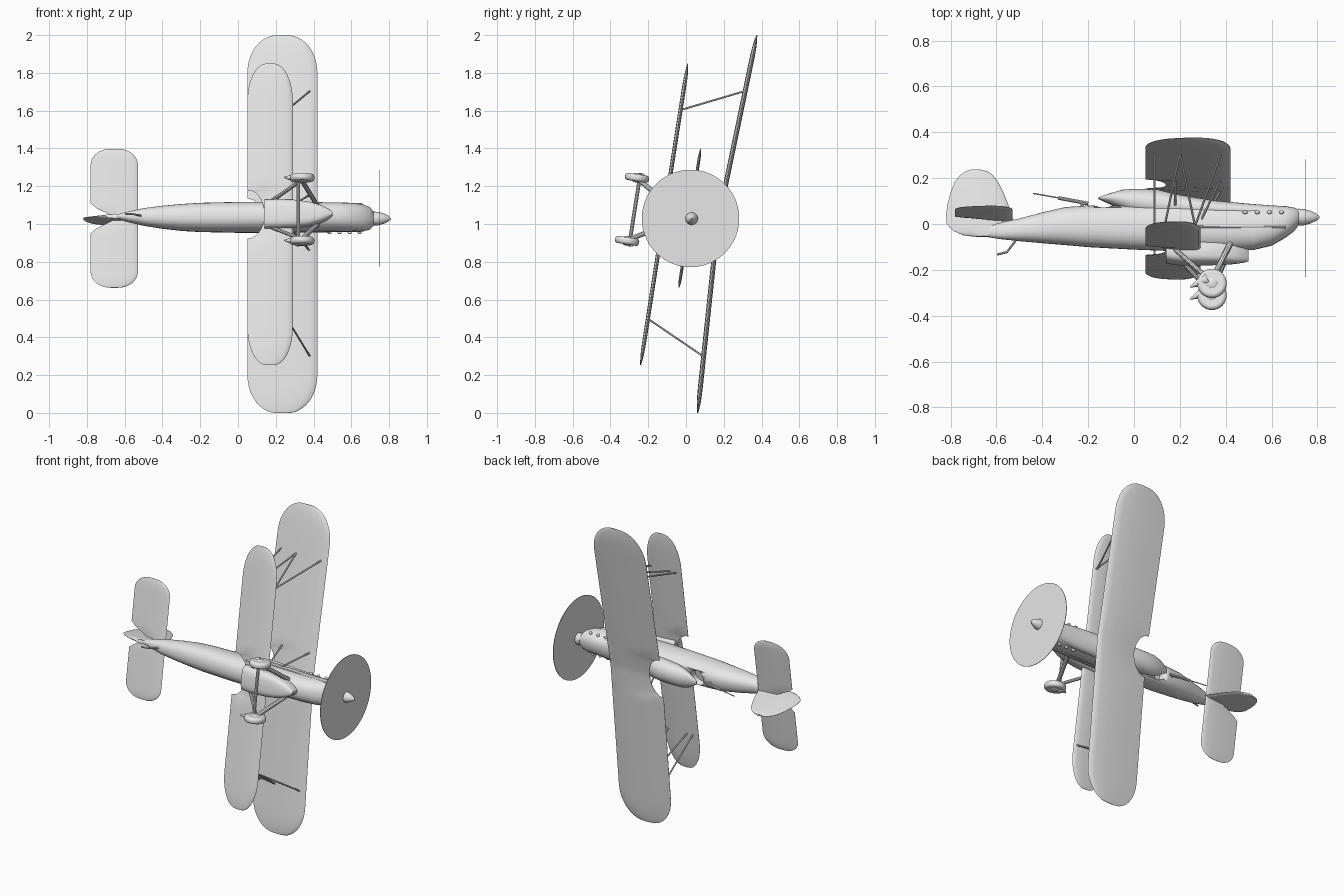
import bpy, bmesh, math
from mathutils import Matrix, Vector

if "Cube" in bpy.data.objects:
    bpy.data.objects.remove(bpy.data.objects["Cube"])

# Local frame: x forward, y up through the aircraft, z along the span.
# The finished aircraft is banked so that it stands on one wing tip.
BANK = Matrix.Translation((0, 0.02, 1.03)) @ Matrix.Rotation(-math.radians(8.9), 4, 'X')
grey = bpy.data.materials.new("light_grey")
grey.diffuse_color = (0.8, 0.8, 0.8, 1)
grey.use_nodes = True
grey.node_tree.nodes["Principled BSDF"].inputs["Base Color"].default_value = grey.diffuse_color
parts = []


def finish(name, bm, angle=35):
    bmesh.ops.recalc_face_normals(bm, faces=bm.faces)
    me = bpy.data.meshes.new(name)
    bm.to_mesh(me)
    bm.free()
    me.materials.append(grey)
    ob = bpy.data.objects.new(name, me)
    bpy.context.collection.objects.link(ob)
    for o in bpy.context.selected_objects:
        o.select_set(False)
    ob.select_set(True)
    bpy.context.view_layer.objects.active = ob
    bpy.ops.object.shade_smooth_by_angle(angle=math.radians(angle))
    parts.append(ob)
    return ob


def loft(name, rings, angle=35):
    bm = bmesh.new()
    vr = [[bm.verts.new(p) for p in r] for r in rings]
    n = len(rings[0])
    for a, b in zip(vr, vr[1:]):
        for i in range(n):
            bm.faces.new((a[i], a[(i + 1) % n], b[(i + 1) % n], b[i]))
    bm.faces.new(vr[0])
    bm.faces.new(vr[-1])
    return finish(name, bm, angle)


def body(name, table, power=0.85, n=28):
    """Loft of rounded sections: x, bottom, top, half width."""
    def se(t):
        return math.copysign(abs(t) ** power, t)
    rings = []
    for x, lo, hi, w in table:
        m, h = (lo + hi) / 2, (hi - lo) / 2
        rings.append([(x, m + h * se(math.sin(2 * math.pi * i / n)),
                       w * se(math.cos(2 * math.pi * i / n))) for i in range(n)])
    return loft(name, rings)


FOIL = [(0, 0), (.03, .5), (.12, .85), (.35, 1), (.7, .65), (1, .06)]


def foil(le, te, thick):
    pts = [(le + (te - le) * f, thick / 2 * t) for f, t in FOIL]
    return pts + [(x, -t) for x, t in reversed(pts[1:])]


def wing(name, le, te, tip, corner, thick, height, dihedral=0, cut=None):
    """Full-span surface with rounded tips and a central trailing-edge cut."""
    half = [0, .03, .055, .08, .1, .115, .125, .13, .2]
    half += [tip - corner + corner * math.sin(i * math.pi / 20) for i in range(11)]
    rings = []
    for s in [-v for v in reversed(half[1:])] + half:
        a = abs(s)
        k = max(0, (a - tip + corner) / corner)
        inset = 0.42 * (le - te) * (1 - math.sqrt(max(0, 1 - k * k)))
        back = te + inset + (cut(a) if cut else 0)
        t = thick * (1 - 0.8 * k ** 4)
        rings.append([(x, height + dihedral * a + y, s) for x, y in foil(le - inset, back, t)])
    return loft(name, rings, 50)


def rod(name, a, b, r, r2=None, n=10):
    a, b = Vector(a), Vector(b)
    d = b - a
    bm = bmesh.new()
    m = Matrix.Translation((a + b) / 2) @ d.to_track_quat('Z', 'Y').to_matrix().to_4x4()
    bmesh.ops.create_cone(bm, cap_ends=True, segments=n, radius1=r,
                          radius2=r if r2 is None else r2, depth=d.length, matrix=m)
    return finish(name, bm)


def ball(name, c, scale):
    bm = bmesh.new()
    bmesh.ops.create_uvsphere(bm, u_segments=20, v_segments=12, radius=1,
                              matrix=Matrix.Translation(c) @ Matrix.Diagonal((*scale, 1)))
    return finish(name, bm, 60)


# Fuselage, with an open rear cockpit cut into the deck
fuselage = body("fuselage", [
    (-.66, -.075, -.03, .006), (-.58, -.087, -.014, .028), (-.5, -.095, .003, .046),
    (-.4, -.104, .03, .06), (-.3, -.112, .053, .07), (-.2, -.121, .06, .076),
    (0, -.132, .064, .08), (.2, -.14, .075, .08), (.4, -.138, .072, .078),
    (.52, -.134, .063, .077), (.6, -.115, .06, .076), (.66, -.08, .057, .072),
    (.7, -.05, .05, .058), (.72, -.022, .04, .034)])
pit = rod("cockpit_cutter", (-.13, .0, 0), (-.13, .2, 0), .05, n=24)
pit.hide_render = True
pit.hide_set(True)
cut = fuselage.modifiers.new("cockpit", 'BOOLEAN')
cut.operation, cut.object = 'DIFFERENCE', pit

# Raised deck ahead of the rear cockpit, running into the engine cowl
body("upper_deck", [
    (-.155, .09, .097, .012), (-.1, .065, .116, .048), (-.05, .04, .13, .062),
    (.0, .02, .134, .066), (.1, .0, .132, .068), (.2, .0, .108, .07),
    (.35, .0, .082, .07), (.5, .0, .068, .066), (.66, .0, .056, .05)], 1)

# Belly radiator
body("belly_radiator", [
    (.14, -.19, -.10, .076), (.2, -.2, -.10, .077), (.3, -.2, -.10, .074),
    (.38, -.198, -.10, .064), (.44, -.195, -.10, .046), (.48, -.19, -.10, .026),
    (.5, -.185, -.11, .008)], 0.6)

# Spinner and spinning propeller disc
body("spinner", [(.715, -.027, .047, .037), (.74, -.026, .046, .036), (.77, -.018, .038, .028),
                 (.795, -.006, .026, .016), (.81, .007, .013, .003)], 1)
rod("propeller_disc", (.748, .004, 0), (.751, .004, 0), .258, n=64)


# Wings and tail surfaces
def round_cut(a):
    return .09 * math.sqrt(max(0, 1 - (a / .13) ** 2))


def rudder_gap(a):
    return .14 * max(0, 1 - a / .07) if a < .07 else 0


wing("upper_wing", .42, .05, 1.012, .2, .026, .15, .05, round_cut)
wing("lower_wing", .29, .05, .808, .2, .022, -.137, 0, round_cut)
wing("tailplane", -.53, -.78, .372, .085, .016, 0, 0, rudder_gap)
fin = [(-.076, -.63, -.7), (-.07, -.59, -.745), (-.05, -.55, -.79), (-.02, -.52, -.817),
       (.02, -.535, -.82), (.07, -.55, -.813), (.12, -.57, -.80), (.165, -.592, -.782),
       (.195, -.615, -.76), (.212, -.64, -.735), (.22, -.67, -.71)]
loft("fin_and_rudder", [[(x, v, t) for x, t in foil(le, te, .026 - .06 * max(0, v))]
                        for v, le, te in fin], 50)

# Mirrored struts, undercarriage and engine details
for side, tag in ((1, "left"), (-1, "right")):
    def pt(x, v, s):
        return (x, v, s * side)
    for i, (lo, hi) in enumerate(((.09, .09), (.13, .2), (.27, .2), (.26, .38))):
        rod(f"wing_strut_{i}_{tag}", pt(lo, -.135, .56), pt(hi, .182, .71), .005)
    rod(f"centre_strut_rear_{tag}", pt(.18, .05, .065), pt(.18, .157, .15), .005)
    rod(f"centre_strut_front_{tag}", pt(.29, -.02, .07), pt(.38, .157, .15), .005)
    # Wheel with a streamlined fairing
    hub = (.34, -.309, .169)
    tyre = rod(f"wheel_{tag}", pt(hub[0], hub[1], .15), pt(hub[0], hub[1], .188), .064, n=32)
    bev = tyre.modifiers.new("round", 'BEVEL')
    bev.width, bev.segments = .014, 3
    ball(f"wheel_hub_{tag}", pt(*hub), (.035, .035, .026))
    rod(f"wheel_fairing_{tag}", pt(.32, -.29, .169), pt(.245, -.325, .169), .03, .003)
    rod(f"rear_leg_{tag}", pt(.15, -.115, .055), pt(.33, -.29, .155), .010)
    rod(f"front_leg_{tag}", pt(.42, -.115, .05), pt(.34, -.29, .155), .013)
    # Exhaust stubs and side rail
    for i in range(4):
        x = .485 + .053 * i
        ball(f"exhaust_{i}_{tag}", pt(x, .02, .073), (.011, .008, .009))
    rod(f"side_rail_{tag}", pt(.25, -.045, .078), pt(.66, -.045, .070), .005)
rod("axle", (.32, -.295, -.16), (.32, -.295, .16), .010)

# Tail skid
rod("skid_leg", (-.51, -.085, 0), (-.555, -.145, 0), .005)
rod("skid_shoe", (-.55, -.143, 0), (-.597, -.155, 0), .005)

# Rear gun on its mount
rod("gun_barrel", (-.44, .115, 0), (-.3, .09, 0), .003)
rod("gun_body", (-.33, .095, 0), (-.2, .07, 0), .008)
rod("gun_mount", (-.225, .04, 0), (-.225, .08, 0), .008)

# Bank the whole aircraft into its standing pose
for ob in parts:
    ob.data.transform(BANK)
